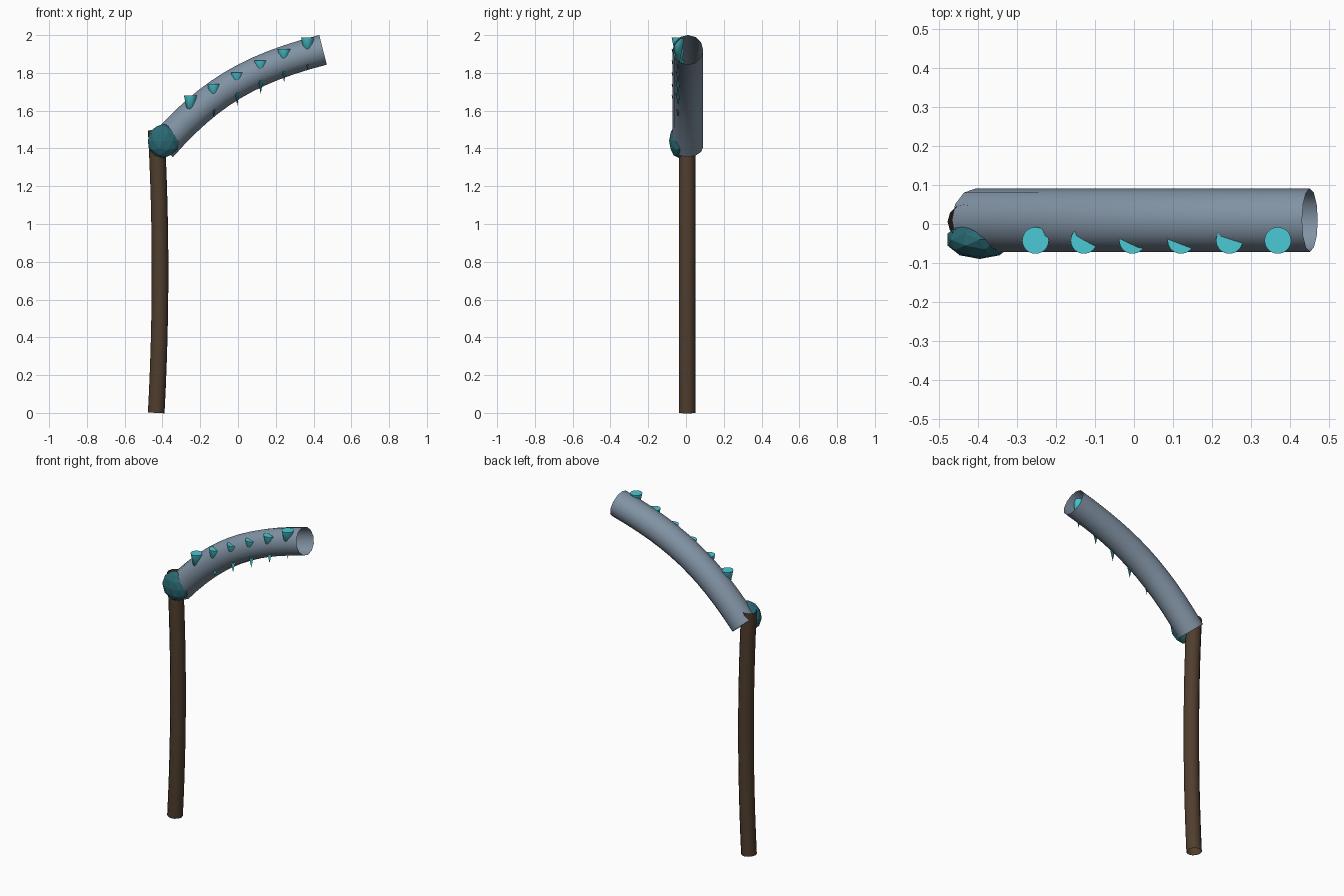
import bpy
from mathutils import Vector

if "Cube" in bpy.data.objects:
    bpy.data.objects.remove(bpy.data.objects["Cube"])


def material(name, color):
    m = bpy.data.materials.new(name)
    m.diffuse_color = (*color, 1)
    m.use_nodes = True
    m.node_tree.nodes["Principled BSDF"].inputs["Base Color"].default_value = m.diffuse_color
    return m


def tube(name, start, start_handle, end_handle, end, radius, mat):
    """Open-ended round tube swept along one Bezier segment."""
    cu = bpy.data.curves.new(name, 'CURVE')
    cu.dimensions = '3D'
    cu.bevel_depth = radius
    cu.bevel_resolution = 4
    cu.resolution_u = 12
    sp = cu.splines.new('BEZIER')
    sp.bezier_points.add(1)
    a, b = sp.bezier_points
    for p in (a, b):
        p.handle_left_type = p.handle_right_type = 'FREE'
    a.co, a.handle_right = start, start_handle
    a.handle_left = 2 * Vector(start) - Vector(start_handle)
    b.co, b.handle_left = end, end_handle
    b.handle_right = 2 * Vector(end) - Vector(end_handle)
    ob = bpy.data.objects.new(name, cu)
    bpy.context.collection.objects.link(ob)
    cu.materials.append(mat)
    return ob


wood = material("dark_wood", (0.08, 0.048, 0.027))
steel = material("steel", (0.22, 0.29, 0.37))
crystal = material("crystal", (0.07, 0.58, 0.66))
deep_teal = material("deep_teal", (0.023, 0.14, 0.17))

# Slightly bowed handle
tube("handle", (-0.433, 0.006, 0), (-0.406, 0.006, 0.5),
     (-0.406, 0.006, 1.0), (-0.433, 0.006, 1.498), 0.044, wood)

# Hollow curved blade
tube("blade", (-0.405, 0.01, 1.408), (-0.154, 0.01, 1.693),
     (0.06, 0.01, 1.822), (0.45, 0.01, 1.922), 0.081, steel)

# Faceted knot at the joint
bpy.ops.mesh.primitive_ico_sphere_add(subdivisions=2, radius=0.09,
                                      location=(-0.395, -0.04, 1.44))
knot = bpy.context.object
knot.name = "joint_knot"
knot.scale = (0.96, 0.55, 1)
knot.data.materials.append(deep_teal)

# Row of downward spikes through the front of the blade
for i in range(6):
    top = 1.68 + 0.0615 * i
    depth = 0.175
    bpy.ops.mesh.primitive_cone_add(vertices=32, radius1=0, radius2=0.034, depth=depth,
                                    location=(-0.252 + 0.124 * i, -0.042, top - depth / 2))
    spike = bpy.context.object
    spike.name = f"spike_{i + 1}"
    spike.data.materials.append(crystal)
    bpy.ops.object.shade_smooth_by_angle()
